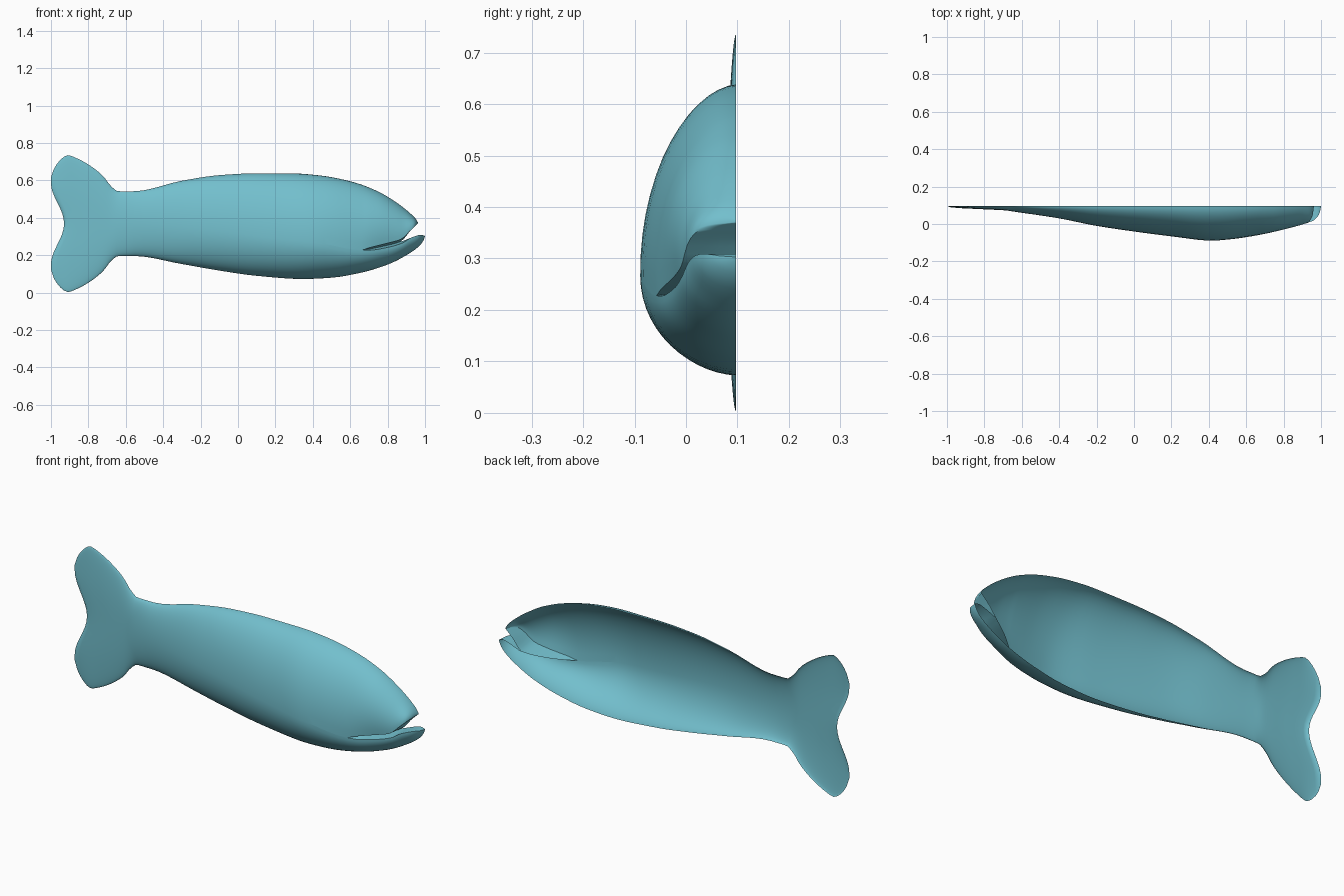
import bpy, bmesh, math

if "Cube" in bpy.data.objects:
    bpy.data.objects.remove(bpy.data.objects["Cube"])

BACK = 0.097   # plane of the open back of the half fish
N = 14         # rows per half section


def curve(*pts):
    """Smooth monotone interpolation through (x, value) points."""
    xs, vs = [p[0] for p in pts], [p[1] for p in pts]
    d = [(vs[i + 1] - vs[i]) / (xs[i + 1] - xs[i]) for i in range(len(xs) - 1)]
    m = [d[0]] + [2 * a * b / (a + b) if a * b > 0 else 0 for a, b in zip(d, d[1:])] + [d[-1]]

    def f(x):
        if x <= xs[0]:
            return vs[0]
        if x >= xs[-1]:
            return vs[-1]
        i = max(k for k in range(len(xs) - 1) if xs[k] <= x)
        h = xs[i + 1] - xs[i]
        t = (x - xs[i]) / h
        return (vs[i] * (1 + 2 * t) * (1 - t) ** 2 + h * m[i] * t * (1 - t) ** 2
                + vs[i + 1] * t * t * (3 - 2 * t) + h * m[i + 1] * t * t * (t - 1))
    return f


# Side outline: tail lobes (mirrored about z = 0.37), back and belly
tail = [(-1, .615), (-.985, .66), (-.95, .71), (-.91, .735), (-.87, .722),
        (-.8, .685), (-.72, .622), (-.68, .57), (-.64, .542), (-.56, .542)]
top = curve(*tail, (-.3, .598), (-.1, .628), (.1, .638), (.3, .637), (.45, .625), (.62, .59),
            (.75, .54), (.85, .48), (.92, .425), (.95, .395), (.962, .375))
bottom = curve(*[(x, .738 - z) for x, z in tail], (-.3, .153), (-.1, .118), (.1, .09),
               (.35, .073), (.5, .08), (.65, .105), (.8, .15), (.9, .2),
               (.97, .25), (.995, .285), (1, .302))
# Depth of the body, and depth at the mouth line
flank = [(-1, 0), (-.985, .01), (-.85, .018), (-.7, .024), (-.6, .037), (-.4, .067),
         (-.2, .107), (0, .137), (.2, .163)]
width = curve(*flank, (.42, .188), (.5, .187), (.6, .178), (.75, .157), (.85, .127),
              (.9, .104), (.94, .08), (.955, .05), (.962, 0))
lip = curve(*flank, (.42, .186), (.5, .18), (.66, .155), (.8, .12), (.89, .102),
            (.93, .09), (.96, .078), (.98, .06), (.995, .03), (1, 0))
# Height of the widest line, which splits into the two lips at the mouth
mid = [(-1, .369), (-.6, .369), (-.2, .34), (.2, .29), (.45, .262), (.66, .228)]
upper_lip = curve(*mid, (.7, .24), (.8, .265), (.87, .285), (.92, .33), (.962, .37))
lower_lip = curve(*mid, (.7, .227), (.8, .242), (.88, .266), (.93, .296), (.98, .309), (1, .303))
MOUTH = .66


def point(x, y, z):
    """Bend the trailing edge of the tail into a notch."""
    fade = max(0, min(1, (-.65 - x) / .35))
    d = min(abs(z - .369) / .22, 1)
    return (x + .035 * fade * (1 + math.cos(math.pi * d)), y, z)


def section(x, upper):
    """Half section from the outline to the lip, then into the mouth."""
    edge = top(x) if upper else bottom(x)
    m = upper_lip(x) if upper else lower_lip(x)
    b = min(lip(x), width(x)) if upper else lip(x)
    a = width(x) if upper else b
    pts = []
    for j in range(N + 1):
        t = math.pi / 2 * (1 - j / N)
        s, c = math.sin(t), max(0, math.cos(t)) ** 1.1
        pts.append(point(x, BACK - c * (a + (b - a) * (1 - s) ** 2), m + (edge - m) * s))
    # mouth lining
    if x >= MOUTH:
        k = min(1, (x - MOUTH) / .22)
        avg = (upper_lip(x) + lower_lip(x)) / 2
        zi = avg + (m - avg) * max(0, min(1, (x - .87) / .05))
        for q in (.33, .67, 1):
            pts.append((x, BACK - b * (1 - k * q), m + (zi - m) * q))
    return pts


def sheet(bm, xs, upper):
    cols = [[bm.verts.new(p) for p in section(x, upper)] for x in xs]
    for a, b in zip(cols, cols[1:]):
        for j in range(min(len(a), len(b)) - 1):
            f = [a[j], a[j + 1], b[j + 1], b[j]]
            bm.faces.new(f if upper else f[::-1])


def span(a, b, n):
    return [a + (b - a) * i / n for i in range(n)]


# Shared stations along the body, then one set for each jaw
body_x = [-1, -.996, -.985, -.97] + span(-.95, -.55, 20) + span(-.55, MOUTH, 30)
snout_x = span(MOUTH, .93, 18) + [.93, .94, .947, .953, .957, .96, .962]
jaw_x = span(MOUTH, .96, 20) + [.96, .97, .98, .988, .994, .998, 1]

bm = bmesh.new()
sheet(bm, body_x + snout_x, True)
sheet(bm, body_x + jaw_x, False)
bmesh.ops.remove_doubles(bm, verts=bm.verts, dist=.0002)
bmesh.ops.dissolve_degenerate(bm, edges=bm.edges, dist=.0001)
mesh = bpy.data.meshes.new("half_fish_body")
bm.to_mesh(mesh)
bm.free()

mesh.shade_smooth()
mesh.set_sharp_from_angle(angle=math.radians(55))
mat = bpy.data.materials.new("light teal")
mat.diffuse_color = (.17, .52, .61, 1)
mat.use_nodes = True
mat.node_tree.nodes["Principled BSDF"].inputs["Base Color"].default_value = mat.diffuse_color
mesh.materials.append(mat)
obj = bpy.data.objects.new("half_fish_body", mesh)
bpy.context.collection.objects.link(obj)
